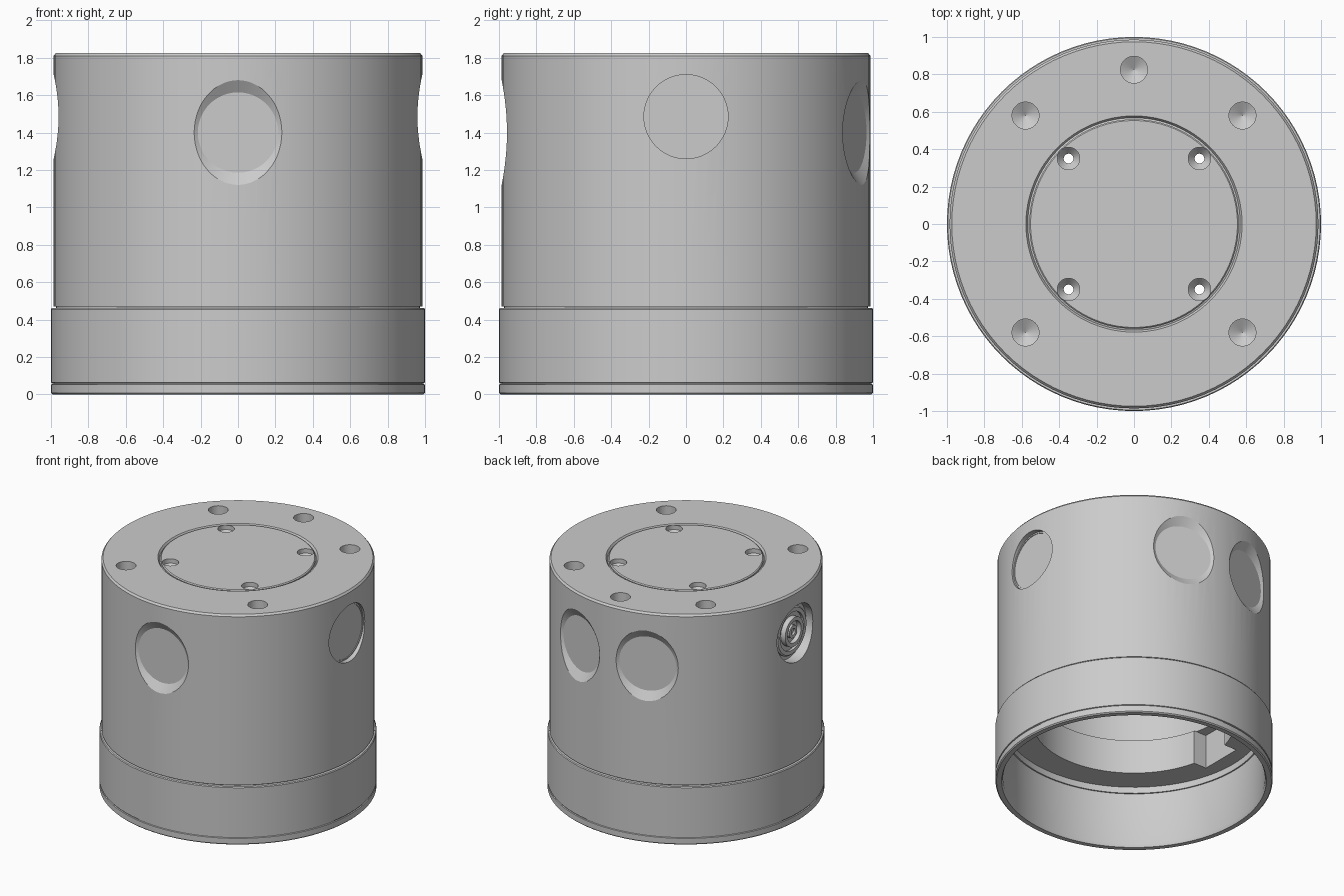
import bpy, bmesh
from math import radians, cos, sin, pi
from mathutils import Matrix, Vector

cube = bpy.data.objects.get("Cube")
if cube:
    bpy.data.objects.remove(cube, do_unlink=True)

# Single machined-metal colour
grey = bpy.data.materials.new("machined_grey")
grey.use_nodes = True
grey.diffuse_color = (0.6, 0.6, 0.6, 1)
grey.node_tree.nodes["Principled BSDF"].inputs["Base Color"].default_value = (0.6, 0.6, 0.6, 1)


def lathe(name, profile, matrix=Matrix(), steps=96):
    """Revolve a closed (radius, height) outline about z, then place it."""
    bm = bmesh.new()
    verts = [bm.verts.new((r, 0, z)) for r, z in profile]
    edges = [bm.edges.new((a, b)) for a, b in zip(verts, verts[1:] + verts[:1])]
    bmesh.ops.spin(bm, geom=verts + edges, cent=(0, 0, 0), axis=(0, 0, 1),
                   angle=2 * pi, steps=steps, use_duplicate=False)
    bmesh.ops.remove_doubles(bm, verts=bm.verts, dist=0.0001)
    # discard the part of the outline lying on the axis
    loose = [e for e in bm.edges if not e.link_faces]
    bmesh.ops.delete(bm, geom=loose, context='EDGES')
    bmesh.ops.recalc_face_normals(bm, faces=bm.faces)
    bm.transform(matrix)
    mesh = bpy.data.meshes.new(name)
    bm.to_mesh(mesh)
    bm.free()
    mesh.materials.append(grey)
    obj = bpy.data.objects.new(name, mesh)
    bpy.context.collection.objects.link(obj)
    return obj


def solid(name, profile, matrix=Matrix(), steps=48):
    """Revolved solid: the outline is closed along the axis."""
    return lathe(name, [(0, profile[0][1])] + profile + [(0, profile[-1][1])], matrix, steps)


def box(name, size, centre):
    bm = bmesh.new()
    bmesh.ops.create_cube(bm, size=1)
    bm.transform(Matrix.Translation(centre) @ Matrix.Diagonal((*size, 1)))
    mesh = bpy.data.meshes.new(name)
    bm.to_mesh(mesh)
    bm.free()
    mesh.materials.append(grey)
    obj = bpy.data.objects.new(name, mesh)
    bpy.context.collection.objects.link(obj)
    return obj


def radial(angle, z):
    """Turn local z outwards at a compass angle and height."""
    a = radians(angle)
    out = Vector((cos(a), sin(a), 0))
    return Matrix.Translation((0, 0, z)) @ out.to_track_quat('Z', 'Y').to_matrix().to_4x4()


def activate(obj):
    bpy.ops.object.select_all(action='DESELECT')
    obj.select_set(True)
    bpy.context.view_layer.objects.active = obj


def cut(target, cutters):
    """Subtract every cutter and delete it."""
    activate(target)
    for c in cutters:
        c.hide_render = True
        mod = target.modifiers.new("cut", 'BOOLEAN')
        mod.operation, mod.solver, mod.object = 'DIFFERENCE', 'EXACT', c
        bpy.ops.object.modifier_apply(modifier=mod.name)
        bpy.data.objects.remove(c, do_unlink=True)


# Base collar with a thin groove above its bottom lip
base = lathe("base_collar", [
    (0.955, 0), (0.992, 0), (1.0, 0.008), (1.0, 0.052), (0.993, 0.055),
    (0.993, 0.06), (1.0, 0.063), (1.0, 0.455), (0.995, 0.462),
    (0.945, 0.462), (0.945, 0.025)])

# Hollow main housing
housing = lathe("housing", [
    (0.73, 0.49), (0.935, 0.49), (0.935, 0.44), (0.972, 0.44), (0.972, 0.47),
    (0.986, 0.47), (0.986, 1.81), (0.974, 1.825), (0.578, 1.825),
    (0.568, 1.81), (0.568, 1.6), (0.75, 1.6), (0.75, 0.76), (0.73, 0.76)])

cutters = []
# Flared window pockets: one at the front, two at the back
for angle in (-90, 72, 108):
    cutters.append(solid("window_cutter", [(0.215, 0.945), (0.463, 1.1)], radial(angle, 1.4)))
# Straight side pockets
for angle, floor in ((0, 0.945), (180, 0.9)):
    cutters.append(solid("side_cutter", [(0.225, floor), (0.225, 1.1)], radial(angle, 1.485)))
# Blind drilled holes in the top rim
for x, y in ((0, 0.825), (0.58, 0.58), (-0.58, 0.58), (0.58, -0.58), (-0.58, -0.58)):
    cutters.append(solid("drill_cutter", [(0.001, 1.62), (0.072, 1.66), (0.072, 1.9)],
                         Matrix.Translation((x, y, 0)), 32))
# Cable channel inside the wall
cutters.append(box("channel_cutter", (0.3, 0.34, 0.36), (-0.67, 0, 0.58)))
cut(housing, cutters)

# Thin insert ring in the plain side pocket
insert = lathe("side_insert_ring", [(0.212, 0.94), (0.222, 0.94), (0.222, 0.95), (0.212, 0.95)],
               radial(0, 1.485), 48)

# Round cap with four countersunk through holes
cap = solid("top_cap", [(0.568, 1.6), (0.568, 1.805), (0.56, 1.808), (0.56, 1.818), (0.553, 1.825)],
            steps=96)
cut(cap, [solid("screw_cutter", [(0.026, 1.5), (0.026, 1.75), (0.06, 1.79), (0.06, 1.9)],
                Matrix.Translation((x, y, 0)), 32)
          for x in (0.35, -0.35) for y in (0.35, -0.35)])

# Stepped connector in the other side pocket
connector = solid("connector", [
    (0.19, 0.89), (0.19, 0.925), (0.18, 0.935), (0.15, 0.935), (0.15, 0.915),
    (0.115, 0.915), (0.115, 0.955), (0.085, 0.955), (0.085, 0.92),
    (0.05, 0.92), (0.05, 0.945), (0.025, 0.945), (0.025, 0.93)], radial(180, 1.485))

# Smooth round walls while keeping machined edges crisp
for obj in (base, housing, insert, cap, connector):
    activate(obj)
    bpy.ops.object.shade_smooth_by_angle(angle=radians(25))
